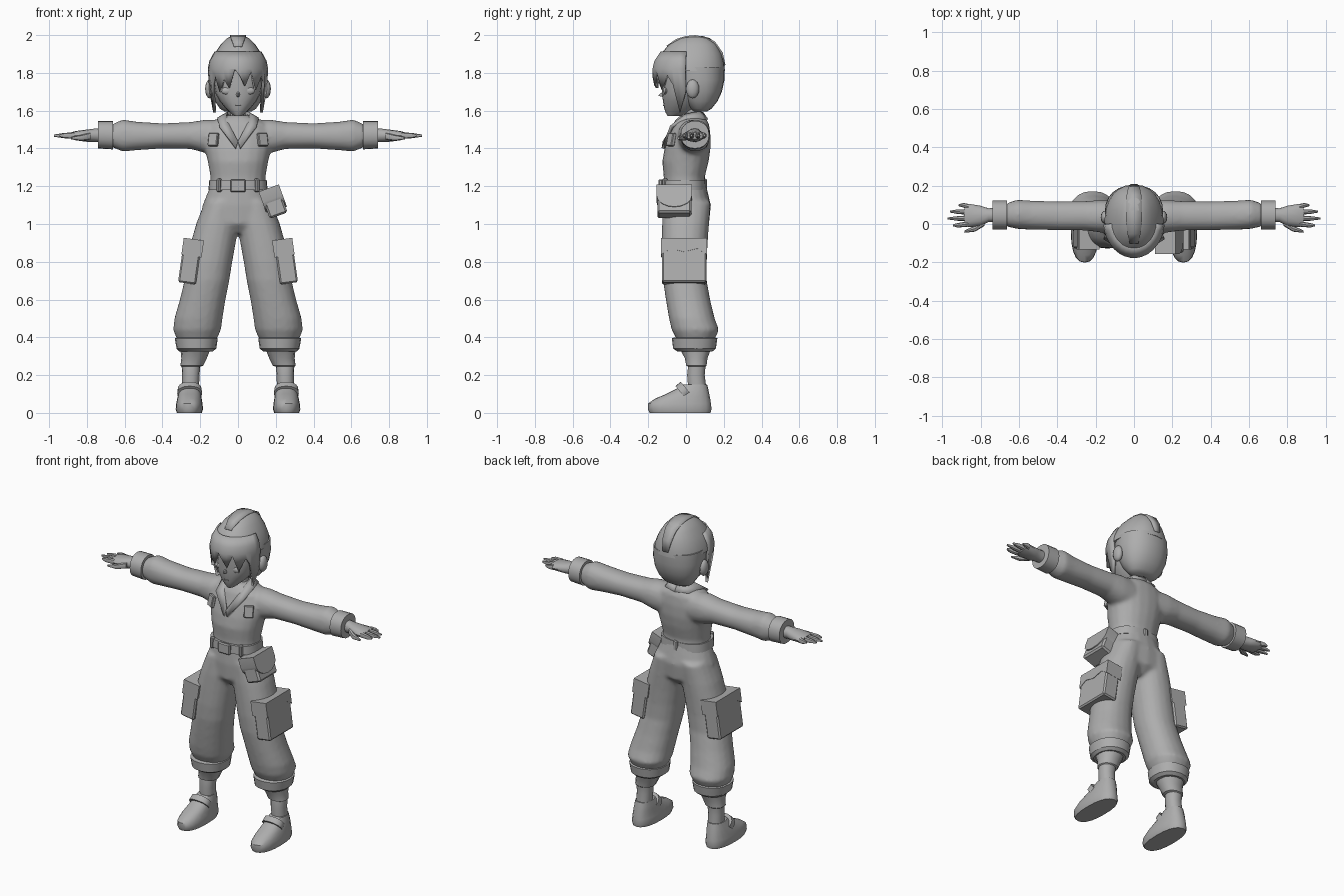
import bpy, bmesh, math
from mathutils import Matrix, Vector

grey = bpy.data.materials.new("plain_grey")
grey.diffuse_color = (0.42, 0.42, 0.42, 1)


def finish(bm, name, angle=40):
    bmesh.ops.recalc_face_normals(bm, faces=bm.faces)
    me = bpy.data.meshes.new(name)
    bm.to_mesh(me)
    bm.free()
    me.materials.append(grey)
    me.shade_smooth()
    me.set_sharp_from_angle(angle=math.radians(angle))
    ob = bpy.data.objects.new(name, me)
    bpy.context.collection.objects.link(ob)
    return ob


def add_loft(bm, rings, axis='z', s=1, p=2.2, n=20):
    """Rings are (t, u0, u1, v0, v1); t runs along the axis, s mirrors x."""
    rows = []
    for t, u0, u1, v0, v1 in rings:
        row = []
        for i in range(n):
            a = 2 * math.pi * i / n
            c, d = math.cos(a), math.sin(a)
            u = (u0 + u1) / 2 + (u1 - u0) / 2 * math.copysign(abs(c) ** (2 / p), c)
            v = (v0 + v1) / 2 + (v1 - v0) / 2 * math.copysign(abs(d) ** (2 / p), d)
            co = {'z': (u, v, t), 'x': (t, u, v), 'y': (u, t, v)}[axis]
            row.append(bm.verts.new((co[0] * s, co[1], co[2])))
        rows.append(row)
    for a, b in zip(rows, rows[1:]):
        for i in range(n):
            bm.faces.new((a[i], a[(i + 1) % n], b[(i + 1) % n], b[i]))
    bm.faces.new(rows[0])
    bm.faces.new(rows[-1])


def loft(name, rings, axis='z', s=1, p=2.2, n=20, angle=40):
    bm = bmesh.new()
    add_loft(bm, rings, axis, s, p, n)
    return finish(bm, name, angle)


def sym(rows):
    return [(z, -w, w, a, b) for z, w, a, b in rows]


def box(name, loc, size, rot=(0, 0, 0), bevel=0.006):
    bm = bmesh.new()
    bmesh.ops.create_cube(bm, size=1, matrix=Matrix.Diagonal((*size, 1)))
    bmesh.ops.bevel(bm, geom=bm.edges[:], offset=bevel, segments=1, affect='EDGES')
    ob = finish(bm, name, 30)
    ob.location, ob.rotation_euler = loc, [math.radians(r) for r in rot]
    return ob


def prism(name, pts, thick, loc, rot_y):
    """Outline in y/z, extruded along x."""
    bm = bmesh.new()
    f = bm.faces.new([bm.verts.new((-thick / 2, y, z)) for y, z in pts])
    g = bmesh.ops.extrude_face_region(bm, geom=[f])['geom']
    bmesh.ops.translate(bm, vec=(thick, 0, 0), verts=[v for v in g if isinstance(v, bmesh.types.BMVert)])
    ob = finish(bm, name, 30)
    ob.location, ob.rotation_euler = loc, (0, math.radians(rot_y), 0)


def strip(name, pairs, thick=0.014, s=1):
    bm = bmesh.new()
    cols = [[bm.verts.new((q[0] * s, q[1], q[2])) for q in col] for col in pairs]
    for a, b in zip(cols, cols[1:]):
        for i in range(len(a) - 1):
            bm.faces.new((a[i], b[i], b[i + 1], a[i + 1]))
    ob = finish(bm, name, 40)
    m = ob.modifiers.new("thickness", 'SOLIDIFY')
    m.thickness, m.offset = thick, 0


# Overalls: torso, hips, legs and sleeves fused into one soft skin
bm = bmesh.new()
add_loft(bm, sym([(1.16, .145, -.12, .105), (1.25, .146, -.118, .1), (1.33, .16, -.126, .12),
                  (1.4, .176, -.114, .13), (1.47, .185, -.092, .13), (1.53, .16, -.07, .122),
                  (1.56, .1, -.048, .105), (1.575, .06, -.03, .085)]))
add_loft(bm, sym([(1.21, .143, -.12, .105), (1.1, .188, -.127, .132), (1.0, .2, -.122, .122),
                  (.95, .13, -.08, .07)]))
for s in (1, -1):
    add_loft(bm, [(1.12, 0, .175, -.12, .13), (1.0, -.005, .222, -.127, .122), (.9, .012, .25, -.128, .115),
                  (.8, .03, .267, -.128, .11), (.7, .046, .284, -.122, .11), (.6, .066, .308, -.107, .128),
                  (.5, .082, .337, -.09, .152), (.44, .09, .343, -.076, .175), (.4, .108, .328, -.055, .157),
                  (.37, .13, .31, -.04, .14)], s=s)
    add_loft(bm, [(.05, -.03, .12, 1.36, 1.55), (.17, -.045, .125, 1.375, 1.553), (.25, -.034, .12, 1.397, 1.54),
                  (.4, -.032, .118, 1.4, 1.533), (.54, -.03, .122, 1.39, 1.542), (.61, -.026, .127, 1.383, 1.553),
                  (.67, -.012, .107, 1.408, 1.527)], axis='x', s=s)
suit = finish(bm, "overalls")
m = suit.modifiers.new("fuse", 'REMESH')
m.mode, m.voxel_size, m.use_smooth_shade = 'VOXEL', 0.011, True
m = suit.modifiers.new("soften", 'SMOOTH')
m.iterations, m.factor = 5, 0.5

# Belt with buckle and loops
loft("belt", sym([(1.18, .157, -.134, .105), (1.232, .152, -.132, .103)]), p=2.5, n=28)
box("buckle", (0, -.135, 1.203), (.082, .022, .066))
for x in (-.1, .1):
    box("belt_loop", (x, -.112, 1.205), (.022, .03, .07), (0, 0, x * 300))
box("back_belt_loop", (0, .104, 1.205), (.03, .014, .07))

# Belt pouch on one hip
box("belt_pouch", (.19, -.062, 1.115), (.1, .18, .15), (0, -20, 0), .01)
arc = [(.094 * math.cos(a), .02 - .065 * math.sin(a)) for a in [i * math.pi / 8 for i in range(9)]]
prism("pouch_flap", [(-.094, .08), (.094, .08)] + arc, .114, (.19, -.062, 1.115), -20)

for s in (1, -1):
    # Cargo pockets
    box("cargo_pocket", (s * .255, -.01, .795), (.095, .236, .22), (0, -8 * s, 0), .008)
    prism("cargo_flap", [(-.122, .045), (.122, .045), (.122, -.045), (.07, -.012), (0, -.03), (-.07, -.012),
                         (-.122, -.045)], .108, (s * .24, -.01, .875), -8 * s)
    # Chest tabs
    box("chest_tab", (s * .13, -.078, 1.447), (.056, .022, .07), (-12, 0, 30 * s), .004)
    # Collar
    strip("collar", [[(0, .085, 1.588), (0, .112, 1.55)], [(.05, .065, 1.59), (.08, .09, 1.552)],
                     [(.06, 0, 1.578), (.108, 0, 1.555)], [(.048, -.06, 1.525), (.098, -.078, 1.515)],
                     [(.0, -.116, 1.435), (.012, -.122, 1.4)]], .016, s)
    # Sleeve cuffs
    loft("sleeve_cuff", [(.662, -.028, .122, 1.395, 1.545), (.74, -.028, .122, 1.4, 1.545)], 'x', s)
    # Hands
    loft("hand", [(.7, .01, .085, 1.43, 1.51), (.76, .01, .082, 1.435, 1.505), (.8, -.01, .095, 1.435, 1.5),
                  (.86, -.016, .105, 1.443, 1.492), (.885, -.01, .1, 1.45, 1.485)], 'x', s, n=12)
    for y, tip in ((.0, .945), (.031, .975), (.062, .96), (.091, .915)):
        d = (y - .045) * .15
        loft("finger", [(.865, y - .014, y + .014, 1.45, 1.486), (.92 if tip > .93 else .89, y - .012 + d, y + .012 + d,
             1.454, 1.482), (tip, y - .005 + d, y + .005 + d, 1.462, 1.474)], 'x', s, n=8)
    loft("thumb", [(.78, -.01, .03, 1.445, 1.485), (.83, -.04, -.008, 1.44, 1.472),
                   (.885, -.046, -.034, 1.448, 1.46)], 'x', s, n=8)
    # Trouser cuffs
    loft("trouser_cuff", [(.325, .135, .31, -.045, .14), (.34, .115, .325, -.068, .158),
                          (.395, .107, .335, -.075, .166), (.4, .12, .32, -.06, .15)], s=s, angle=30)
    # Socks
    loft("sock", [(.08, .208, .298, .015, .115), (.2, .204, .296, .005, .1), (.245, .2, .298, .01, .104),
                  (.25, .185, .305, 0, .11), (.29, .165, .3, -.008, .115), (.34, .145, .305, -.035, .135)], s=s, n=14, angle=30)
    # Shoes
    loft("shoe", [(0, .192, .324, -.192, .13), (.02, .185, .33, -.202, .135), (.05, .188, .327, -.2, .132),
                  (.075, .192, .322, -.165, .128), (.1, .195, .316, -.105, .123), (.125, .2, .308, -.055, .118),
                  (.15, .206, .3, -.015, .112)], s=s, p=2.4)
    strap = loft("shoe_strap", [(-.018, -.066, .066, -.05, .05), (.018, -.063, .063, -.05, .05)])
    strap.location, strap.rotation_euler = (s * .256, -.01, .115), (math.radians(-50), 0, 0)
    # Ears and closed eyes
    for name, loc, r in (("ear", (.15, .035, 1.715), (.024, .035, .05)), ("eye", (.056, -.108, 1.705), (.034, .012, .02))):
        bm = bmesh.new()
        bmesh.ops.create_uvsphere(bm, u_segments=12, v_segments=8, radius=1, matrix=Matrix.Diagonal((*r, 1)))
        finish(bm, name).location = (loc[0] * s, loc[1], loc[2])

# Neck and face
loft("neck", sym([(1.52, .05, -.02, .08), (1.56, .04, -.005, .075), (1.64, .042, -.01, .075)]), n=14)
loft("face", sym([(1.572, .02, -.098, -.03), (1.59, .042, -.108, .02), (1.615, .068, -.116, .06),
                  (1.65, .097, -.122, .08), (1.69, .119, -.127, .1), (1.75, .13, -.127, .1), (1.84, .13, -.13, .1)]))
loft("nose", [(-.145, -.003, .003, 1.678, 1.684), (-.115, -.014, .014, 1.668, 1.71)], 'y', n=6)
box("mouth", (0, -.118, 1.628), (.03, .008, .005), bevel=.001)

# Hair: crown, back, fringe with side locks, and raised centre band
loft("hair_crown", sym([(1.996, .03, .015, .085), (1.983, .06, -.04, .128), (1.95, .092, -.09, .165),
                        (1.9, .125, -.135, .19), (1.85, .147, -.16, .203), (1.81, .154, -.165, .206)]), n=24)
loft("hair_back", sym([(1.83, .15, -.08, .203), (1.76, .152, -.07, .203), (1.7, .142, -.045, .19),
                       (1.65, .122, -.015, .167), (1.61, .095, .02, .135), (1.595, .07, .04, .11)]), n=24)
tips = [(-84, 1.7), (-72, 1.59), (-62, 1.74), (-50, 1.79), (-40, 1.7), (-28, 1.77), (-18, 1.72), (-6, 1.82), (4, 1.78),
        (14, 1.73), (26, 1.81), (38, 1.71), (52, 1.79), (62, 1.74), (72, 1.59), (84, 1.7)]
cols = []
for deg, low in tips:
    a = math.radians(deg)
    col = []
    for z, k in ((1.91, .77), (1.86, .95), (1.82, 1.0), (low, 1.0 - max(0, 1.76 - low) * .9)):
        col.append((.153 * k * math.sin(a), .018 - .188 * k * math.cos(a), z))
    cols.append(col)
strip("hair_fringe", cols, .016)
band = [(-.1, 1.94), (-.05, 1.975), (0, 1.99), (.05, 1.995), (.1, 1.985), (.15, 1.963), (.19, 1.905), (.204, 1.84)]
strip("hair_band", [[(-w, y, z), (w, y, z)] for (y, z), w in
                    zip(band, (.022, .034, .04, .042, .042, .038, .03, .018))], .01)
